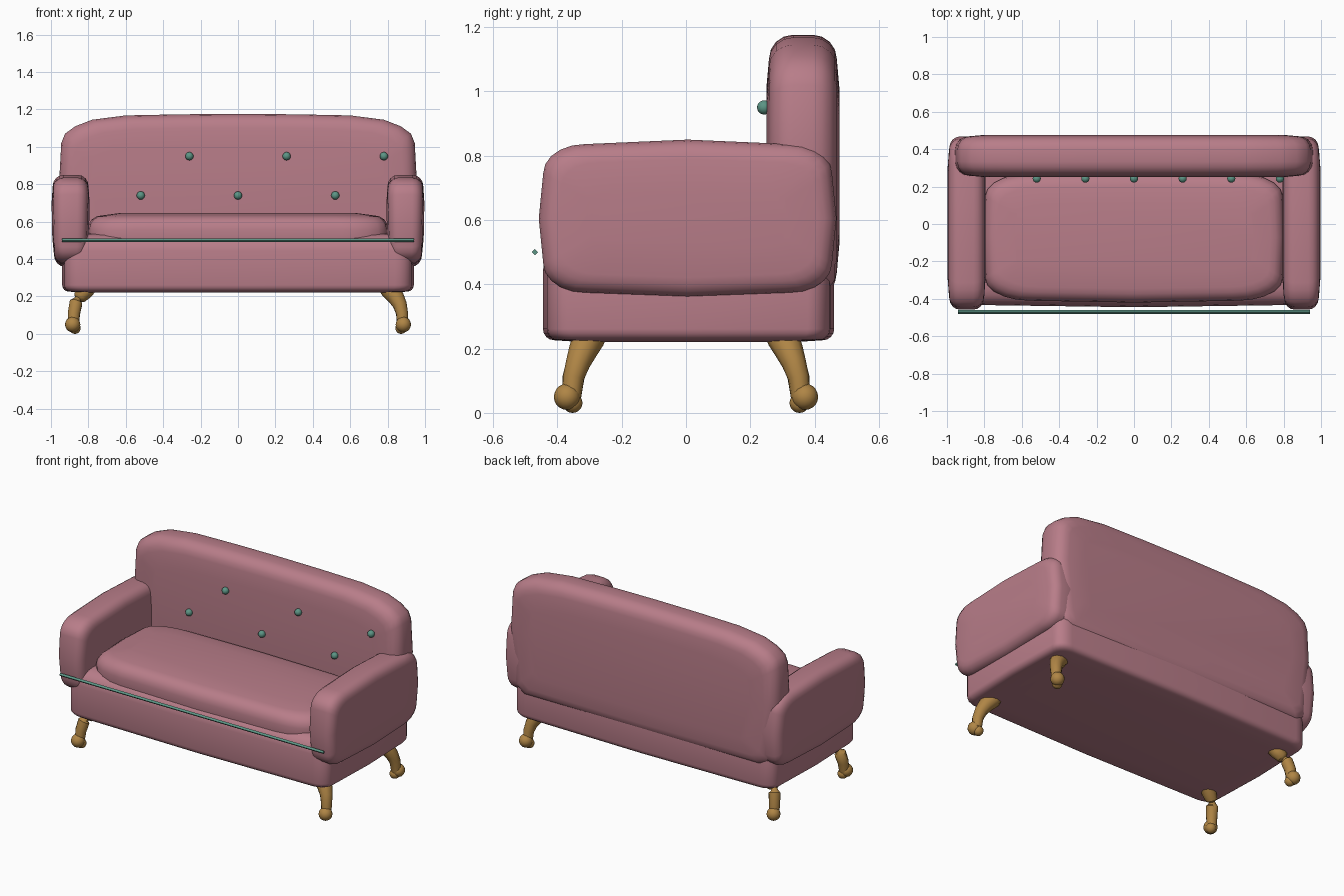
import bpy
import bmesh
from math import sin, cos, pi, radians

old = bpy.data.objects.get("Cube")
if old:
    bpy.data.objects.remove(old, do_unlink=True)


def make_material(name, rgb):
    mat = bpy.data.materials.new(name)
    mat.use_nodes = True
    mat.diffuse_color = (*rgb, 1)
    mat.node_tree.nodes["Principled BSDF"].inputs["Base Color"].default_value = (*rgb, 1)
    return mat


PINK = make_material("dusty pink fabric", (0.48, 0.205, 0.25))
GREEN = make_material("sea green trim", (0.107, 0.30, 0.235))
WOOD = make_material("golden wood", (0.43, 0.235, 0.06))


def finish(obj, mat, angle=45):
    obj.data.materials.append(mat)
    bpy.ops.object.select_all(action='DESELECT')
    obj.select_set(True)
    bpy.context.view_layer.objects.active = obj
    if angle:
        bpy.ops.object.shade_smooth_by_angle(angle=radians(angle))
    return obj


def from_bmesh(name, bm, mat, angle=45):
    bmesh.ops.recalc_face_normals(bm, faces=bm.faces)
    mesh = bpy.data.meshes.new(name)
    bm.to_mesh(mesh)
    bm.free()
    obj = bpy.data.objects.new(name, mesh)
    bpy.context.collection.objects.link(obj)
    return finish(obj, mat, angle)


def rounded_outline(hu, hv, ru, rv, bulge=0.0, steps=5):
    """Rounded rectangle whose sides swell a little at their middles."""
    pts = []
    for k, (su, sv) in enumerate([(1, 1), (-1, 1), (-1, -1), (1, -1)]):
        for i in range(steps + 1):
            a = k * pi / 2 + i * pi / 2 / steps
            pts.append((su * (hu - bulge - ru) + ru * cos(a),
                        sv * (hv - bulge - rv) + rv * sin(a)))
        mid = [(0, hv), (-hu, 0), (0, -hv), (hu, 0)][k]
        pts.append(mid)
    return pts


def rim(lo, hi, r_lo, r_hi, dome=0.0, steps=4):
    """Rings as (inset, height): rounded lower rim, rounded upper rim, domed ends."""
    arc = [i * pi / 2 / steps for i in range(steps + 1)]
    low = [(r_lo * (1 - sin(a)), lo + dome + r_lo * (1 - cos(a))) for a in arc]
    high = [(r_hi * (1 - cos(a)), hi - dome - r_hi * (1 - sin(a))) for a in arc]
    return [(r_lo + 0.09, lo)] + low + high + [(r_hi + 0.09, hi)]


def pad(name, outline, rings, place, mat=PINK):
    """Upholstered block: the outline swept through the rings."""
    hu = max(abs(u) for u, v in outline)
    hv = max(abs(v) for u, v in outline)
    bm = bmesh.new()
    loops = [[bm.verts.new(place(u * (1 - inset / hu), v * (1 - inset / hv), h))
              for u, v in outline] for inset, h in rings]
    n = len(outline)
    for a, b in zip(loops, loops[1:]):
        for i in range(n):
            j = (i + 1) % n
            bm.faces.new((a[i], a[j], b[j], b[i]))
    bm.faces.new(loops[0])
    bm.faces.new(loops[-1])
    return from_bmesh(name, bm, mat)


# Base and seat cushion
pad("base", rounded_outline(0.94, 0.453, 0.09, 0.07, 0.012),
    rim(0.22, 0.54, 0.035, 0.09, 0.006), lambda u, v, h: (u, v + 0.008, h))
pad("seat_cushion", rounded_outline(0.805, 0.35, 0.24, 0.12, 0.01),
    rim(0.44, 0.645, 0.05, 0.075, 0.012), lambda u, v, h: (u, v - 0.07, h))

# Backrest: half outline mirrored across the middle
half = [(0, 0.36), (0.86, 0.37), (0.92, 0.42), (0.957, 0.8), (0.945, 1.02), (0.925, 1.07),
        (0.87, 1.11), (0.78, 1.145), (0.6, 1.168), (0.3, 1.174), (0, 1.176)]
MID = 0.768
outline = [(x, z - MID) for x, z in half + [(-x, z) for x, z in half[-2:0:-1]]]
pad("backrest", outline, rim(0.25, 0.477, 0.075, 0.075, 0.008),
    lambda u, v, h: (u, h, v + MID))

# Armrests, slightly narrower toward the bottom
for label, side in (("left", 1), ("right", -1)):
    pad(label + "_armrest", rounded_outline(0.463, 0.245, 0.13, 0.09, 0.014),
        rim(-0.105, 0.105, 0.06, 0.06, 0.008),
        lambda u, v, h: (side * (0.895 + h * (0.95 + 0.2 * min(v, 0.25))), u + 0.005, v + 0.605))


def ball(name, centre, radius, mat):
    bm = bmesh.new()
    bmesh.ops.create_uvsphere(bm, u_segments=16, v_segments=10, radius=radius)
    bmesh.ops.translate(bm, verts=bm.verts, vec=centre)
    return from_bmesh(name, bm, mat)


# Staggered buttons on the backrest
for i in range(3):
    ball("lower_button", (-0.52 + 0.52 * i, 0.243, 0.74), 0.022, GREEN)
    ball("upper_button", (-0.26 + 0.52 * i, 0.243, 0.95), 0.022, GREEN)

# Thin four-sided trim rod across the front
bpy.ops.mesh.primitive_cylinder_add(vertices=4, radius=0.01, depth=1.88,
                                    location=(0, -0.47, 0.5), rotation=(0, pi / 2, 0))
rod = bpy.context.object
rod.name = "front_trim"
finish(rod, GREEN, 0)

# Legs: (x, y, z, radius) paths; the right-hand ones have a pinched joint
SMOOTH_LEG = [(0.79, 0.29, 0.27, 0.052), (0.815, 0.303, 0.23, 0.05), (0.845, 0.32, 0.195, 0.045),
              (0.866, 0.336, 0.155, 0.038), (0.877, 0.35, 0.11, 0.033), (0.88, 0.356, 0.05, 0.03)]
PINCHED_LEG = [(0.79, 0.29, 0.27, 0.05), (0.82, 0.305, 0.225, 0.044), (0.848, 0.318, 0.195, 0.036),
               (0.855, 0.323, 0.187, 0.018), (0.862, 0.328, 0.178, 0.022),
               (0.866, 0.334, 0.168, 0.036), (0.877, 0.35, 0.11, 0.034), (0.88, 0.356, 0.05, 0.03)]


def leg(name, path, sx, sy):
    curve = bpy.data.curves.new(name, 'CURVE')
    curve.dimensions = '3D'
    curve.bevel_depth = 1.0
    curve.bevel_resolution = 3
    curve.use_fill_caps = True
    spline = curve.splines.new('POLY')
    spline.points.add(len(path) - 1)
    for point, (x, y, z, r) in zip(spline.points, path):
        point.co = (sx * x, sy * y, z, 1)
        point.radius = r
    obj = bpy.data.objects.new(name, curve)
    bpy.context.collection.objects.link(obj)
    bpy.ops.object.select_all(action='DESELECT')
    obj.select_set(True)
    bpy.context.view_layer.objects.active = obj
    bpy.ops.object.convert(target='MESH')
    finish(bpy.context.object, WOOD)
    ball(name + "_foot", (sx * 0.884, sy * 0.37, 0.05), 0.041, WOOD)
    ball(name + "_toe", (sx * 0.872, sy * 0.353, 0.031), 0.031, WOOD)


for sy, end in ((-1, "front"), (1, "back")):
    leg(end + "_left_leg", SMOOTH_LEG, 1, sy)
    leg(end + "_right_leg", PINCHED_LEG, -1, sy)
